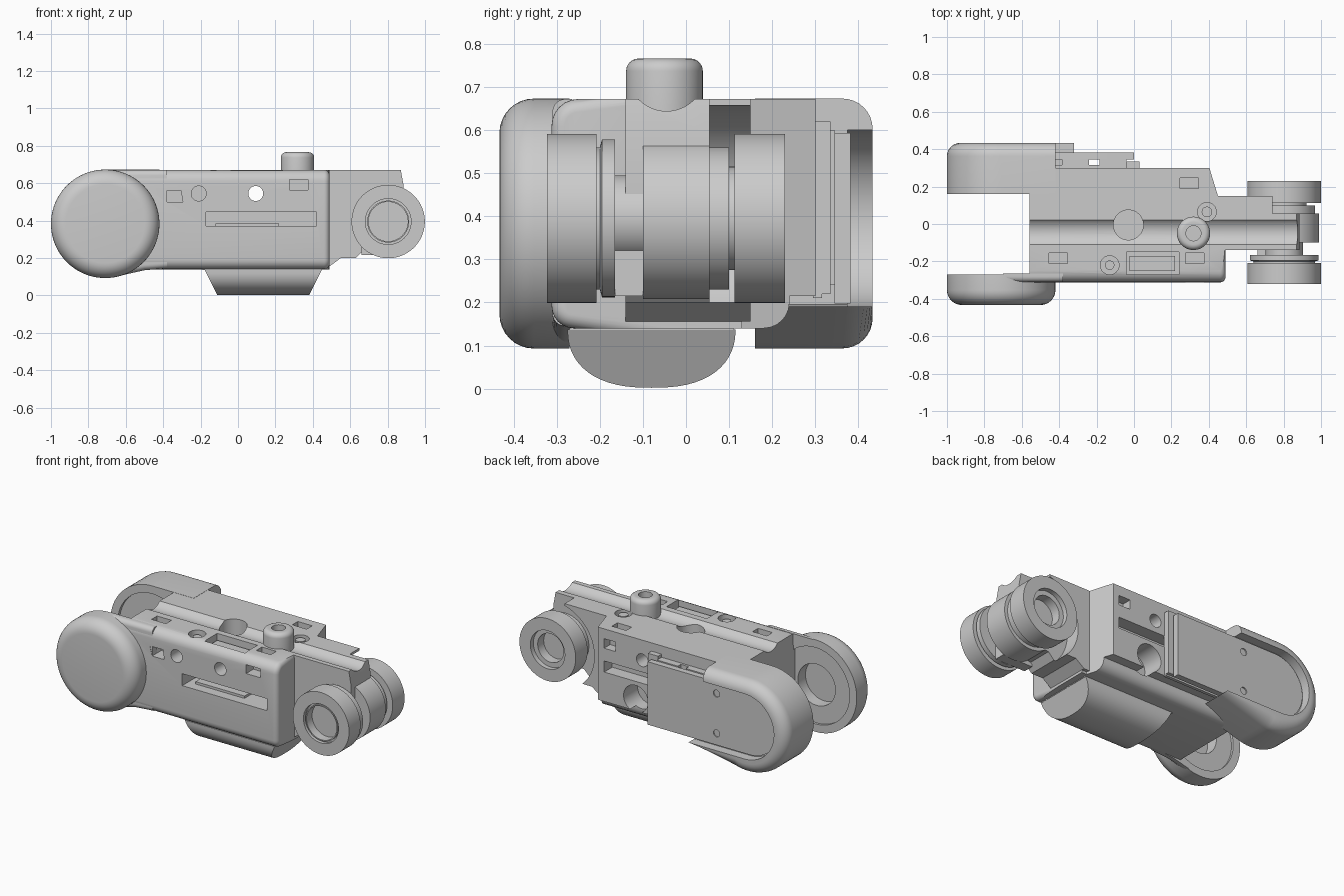
import bpy, bmesh, math
from mathutils import Vector

if "Cube" in bpy.data.objects:
    bpy.data.objects.remove(bpy.data.objects["Cube"])

grey = bpy.data.materials.new("plain_grey")
grey.use_nodes = True
COL = (0.6, 0.6, 0.6, 1)
grey.diffuse_color = COL
grey.node_tree.nodes["Principled BSDF"].inputs["Base Color"].default_value = COL


def finish(name, bm):
    bmesh.ops.remove_doubles(bm, verts=bm.verts, dist=1e-5)
    bmesh.ops.recalc_face_normals(bm, faces=bm.faces)
    me = bpy.data.meshes.new(name)
    bm.to_mesh(me)
    bm.free()
    me.materials.append(grey)
    ob = bpy.data.objects.new(name, me)
    bpy.context.collection.objects.link(ob)
    return ob


def place(axis, u, v, t):
    """Point (u, v) in the plane across an axis, t along it."""
    return Vector({"x": (t, u, v), "y": (u, t, v), "z": (u, v, t)}[axis])


def loft(name, axis, layers, round_edges=None, width=0.0):
    """Skin a stack of (outline, position) layers with equal point counts."""
    bm = bmesh.new()
    rings = [[bm.verts.new(place(axis, u, v, t)) for u, v in pts] for pts, t in layers]
    n = len(rings[0])
    bm.faces.new(rings[0])
    bm.faces.new(rings[-1])
    for lo, hi in zip(rings, rings[1:]):
        for i in range(n):
            bm.faces.new((lo[i], lo[(i + 1) % n], hi[(i + 1) % n], hi[i]))
    bmesh.ops.recalc_face_normals(bm, faces=bm.faces)
    if round_edges:
        edges = [e for e in bm.edges if round_edges(e.verts[0].co, e.verts[1].co)]
        bmesh.ops.bevel(bm, geom=edges, offset=width, segments=6, profile=0.5, affect="EDGES")
    return finish(name, bm)


def prism(name, pts, axis, a, b, round_edges=None, width=0.0):
    return loft(name, axis, [(pts, a), (pts, b)], round_edges, width)


def box(name, x, y, z):
    return prism(name, [(x[0], y[0]), (x[1], y[0]), (x[1], y[1]), (x[0], y[1])], "z", *z)


def lathe(name, profile, axis, centre, steps=64):
    """Revolve (radius, position) points about an axis."""
    bm = bmesh.new()
    rings = []
    for r, t in profile:
        rings.append([bm.verts.new(place(axis, centre[0] + r * math.cos(k * math.tau / steps),
                                         centre[1] + r * math.sin(k * math.tau / steps), t))
                      for k in range(steps)])
    for p, q in zip(rings, rings[1:]):
        for k in range(steps):
            j = (k + 1) % steps
            bm.faces.new((p[k], p[j], q[j], q[k]))
    bmesh.ops.dissolve_degenerate(bm, dist=1e-6, edges=bm.edges)
    return finish(name, bm)


def rod(axis, centre, r, a, b):
    return prism("cutter", arc(*centre, r, 0, 352.5, 47), axis, a, b)


def arc(cx, cy, r, a0, a1, n=10):
    return [(cx + r * math.cos(math.radians(a0 + (a1 - a0) * i / n)),
             cy + r * math.sin(math.radians(a0 + (a1 - a0) * i / n))) for i in range(n + 1)]


def cut(ob, *cutters):
    for c in cutters:
        m = ob.modifiers.new("cut", "BOOLEAN")
        m.operation, m.solver, m.object = "DIFFERENCE", "EXACT", c
        bpy.context.view_layer.objects.active = ob
        bpy.ops.object.modifier_apply(modifier=m.name)
        bpy.data.objects.remove(c)


# Main body: rounded section run along x, with a slanted rear corner
section = (arc(-0.25, 0.61, 0.062, 180, 90, 6) + [(0.30, 0.672), (0.30, 0.215), (0.24, 0.215)]
           + arc(0.18, 0.20, 0.06, 0, -90, 6) + arc(-0.26, 0.192, 0.052, 270, 180, 6))
body = prism("body", section, "x", -0.56, 0.49,
             lambda p, q: min(p.x, q.x) > 0.48 and max(p.y, q.y) < -0.2, 0.03)


def groove():
    return rod("x", (-0.045, 0.734), 0.09, -0.7, 0.95)


cut(body, prism("cutter", [(0.40, 0.31), (0.455, 0.13), (0.6, 0.13), (0.6, 0.31)], "z", 0, 1), groove())
# Front holes and slots
cut(body, rod("y", (0.095, 0.545), 0.04, -0.5, 0.5), rod("y", (-0.21, 0.545), 0.04, -0.5, -0.2),
    box("cutter", (-0.17, 0.42), (-0.5, -0.17), (0.37, 0.445)),
    prism("cutter", [(-0.395, 0.56), (-0.305, 0.56), (-0.295, 0.50), (-0.38, 0.50)], "y", -0.5, -0.22),
    box("cutter", (0.275, 0.375), (-0.5, -0.24), (0.565, 0.62)))
box("front_slot_insert", (-0.12, 0.22), (-0.25, -0.16), (0.36, 0.385))
# Top holes and slots
cut(body, rod("z", (-0.03, -0.005), 0.08, 0.56, 0.8), rod("z", (-0.13, -0.22), 0.05, 0.62, 0.8),
    rod("z", (0.39, 0.065), 0.05, 0.62, 0.8),
    box("cutter", (-0.04, 0.24), (-0.27, -0.15), (0.60, 0.8)),
    box("cutter", (-0.455, -0.355), (-0.21, -0.155), (0.58, 0.8)),
    box("cutter", (0.275, 0.375), (-0.21, -0.155), (0.62, 0.8)),
    box("cutter", (0.245, 0.345), (0.19, 0.245), (0.62, 0.8)))
# Rear holes and slots
cut(body, rod("y", (0.14, 0.29), 0.085, 0.16, 0.5),
    box("cutter", (-0.05, 0.36), (0.22, 0.5), (0.40, 0.47)),
    box("cutter", (0.28, 0.36), (0.24, 0.5), (0.55, 0.61)))
lathe("hole_boss", [(0, 0.6), (0.025, 0.6), (0.025, 0.655), (0, 0.655)], "z", (-0.13, -0.22), 32)
lathe("hole_boss_rear", [(0, 0.6), (0.028, 0.6), (0.028, 0.665), (0, 0.665)], "z", (0.39, 0.065), 32)
box("top_slot_insert", (-0.025, 0.22), (-0.25, -0.17), (0.59, 0.64))

# Arm that carries the wheels, hollowed above the rear wheel
axle = (0.803, 0.395)
arm_side = [(0.40, 0.672), (0.74, 0.672), (0.74, 0.25), (0.67, 0.24), (0.63, 0.20),
            (0.55, 0.20), (0.49, 0.156), (0.40, 0.156)]
arm = prism("wheel_arm", arm_side, "y", -0.14, 0.15)
cut(arm, groove(), rod("z", (0.39, 0.065), 0.05, 0.62, 0.8), rod("y", axle, 0.27, 0.055, 0.3))
tip = prism("wheel_arm_tip", [(0.70, 0.672), (0.87, 0.672), (0.885, 0.59), (0.885, 0.45), (0.70, 0.4)],
            "y", -0.14, 0.055)
cut(tip, groove())
box("arm_lower_cheek", (0.66, 0.87), (-0.165, -0.10), (0.215, 0.36))

# Wheel pair with the grooved drum between
lathe("wheel_set", [(0, -0.26), (0.105, -0.26), (0.105, -0.315), (0.112, -0.315), (0.112, -0.30),
                    (0.122, -0.30), (0.122, -0.322), (0.196, -0.322), (0.196, -0.208), (0.165, -0.208),
                    (0.165, -0.20), (0.183, -0.195), (0.183, -0.165), (0.10, -0.165), (0.10, -0.10),
                    (0.187, -0.10), (0.187, 0.055), (0.165, 0.055), (0.165, 0.10), (0.12, 0.10),
                    (0.12, 0.112), (0.196, 0.112), (0.196, 0.23), (0.12, 0.23), (0.12, 0.20),
                    (0.09, 0.20), (0.09, 0.14), (0, 0.14)], "y", axle, 80)

# Front pod: rounded disc with a ringed inner face
pod_c = (-0.71, 0.383)
R = 0.29
rim = [(R - 0.08 + 0.08 * math.sin(a), -0.353 - 0.08 * math.cos(a))
       for a in [i * math.pi / 16 for i in range(9)]]
lathe("front_pod", [(0, -0.433)] + rim + [(R, -0.27), (0.24, -0.27), (0.24, -0.285), (0.13, -0.285),
                                          (0.13, -0.36), (0, -0.36)], "y", pod_c, 80)

# Web that joins the front pod to the body
prism("front_pod_web", [(-0.70, 0.672), (-0.38, 0.672), (-0.38, 0.145), (-0.50, 0.135), (-0.62, 0.108),
                        (-0.50, 0.25), (-0.47, 0.383), (-0.50, 0.50), (-0.56, 0.60)], "y", -0.31, -0.265,
      lambda p, q: max(p.y, q.y) < -0.3 and (min(p.z, q.z) > 0.65 or max(p.z, q.z) < 0.15), 0.03)


# Rear pod: deep rounded shell with a slanted lower lip
def shell_outline(r):
    return arc(*pod_c, r, 90, 287, 30) + [(-0.32, 0.19), (-0.42, 0.195), (-0.42, pod_c[1] + r)]


shell = [(shell_outline(R), 0.16)]
for i in range(9):
    a = i * math.pi / 16
    shell.append((shell_outline(R - 0.07 * (1 - math.cos(a))), 0.363 + 0.07 * math.sin(a)))
rear = loft("rear_pod", "y", shell)


def stadium(end, r, cz=0.395):
    return arc(pod_c[0], cz, r, 90, 270, 28) + [(end, cz - r), (end, cz + r)]


# Open pocket outside and ringed recess inside
cut(rear, prism("cutter", stadium(0.1, 0.205), "y", 0.375, 0.6),
    rod("y", pod_c, 0.24, 0.0, 0.18), rod("y", pod_c, 0.13, 0.0, 0.30))

# Cover plate on the rear, screw holes, and the circuit parts under it
cover = prism("rear_cover", stadium(0.0, 0.198), "y", 0.345, 0.382)
cut(cover, *[rod("y", (-0.48, z), 0.022, 0.36, 0.5) for z in (0.27, 0.52)])
box("circuit_board", (-0.42, 0.03), (0.295, 0.315), (0.21, 0.60))
for i, x in enumerate((-0.385, -0.185)):
    box(f"connector_{i}", (x, x + 0.145), (0.30, 0.345), (0.24, 0.60))
box("cover_end_strip", (-0.04, 0.03), (0.30, 0.335), (0.22, 0.62))

# Knob on top
lathe("top_knob", [(0, 0.72), (0.04, 0.72), (0.04, 0.765)] + arc(0.06, 0.737, 0.029, 90, 0, 6)
      + [(0.089, 0.63), (0, 0.63)], "z", (0.318, -0.05))

# Rounded skid underneath with slanted ends
skid = prism("bottom_skid", [(-0.08 + 0.195 * math.copysign(abs(math.cos(a)) ** 0.8, math.cos(a)),
                              0.137 - 0.135 * math.sin(a) ** 0.9)
                             for a in [i * math.pi / 28 for i in range(29)]], "x", -0.11, 0.38)
for v in skid.data.vertices:
    v.co.x += v.co.z * 0.5 * (1 if v.co.x > 0 else -1)
box("skid_base", (-0.19, 0.45), (-0.27, 0.11), (0.136, 0.17))

# Smooth the round surfaces and keep the edges crisp
for ob in bpy.context.scene.objects:
    ob.select_set(ob.type == "MESH")
bpy.context.view_layer.objects.active = body
bpy.ops.object.shade_smooth_by_angle(angle=math.radians(32))
